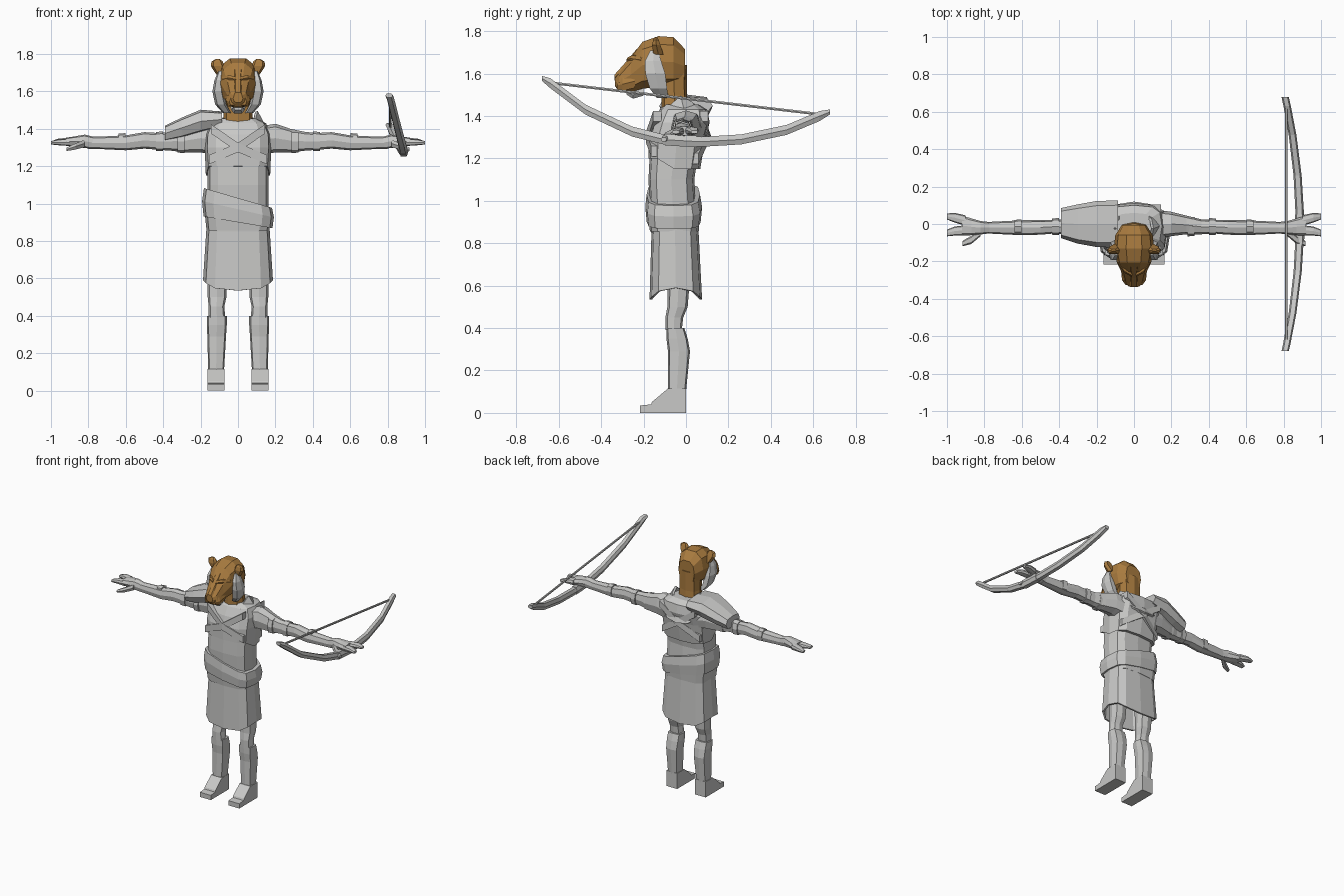
import bpy, bmesh, math


def material(name, rgb):
    m = bpy.data.materials.new(name)
    m.diffuse_color = (*rgb, 1)
    return m


GREY = material("pale grey", (0.58, 0.58, 0.57))
BROWN = material("tawny brown", (0.40, 0.20, 0.05))


def finish(name, bm, mat, shell=0):
    bmesh.ops.recalc_face_normals(bm, faces=bm.faces)
    mesh = bpy.data.meshes.new(name)
    bm.to_mesh(mesh)
    bm.free()
    mesh.materials.append(mat)
    ob = bpy.data.objects.new(name, mesh)
    bpy.context.collection.objects.link(ob)
    if shell:
        mod = ob.modifiers.new("thickness", "SOLIDIFY")
        mod.thickness = shell
    return ob


def loft(name, axis, rings, mat=GREY, n=8, p=0.7, sx=1, cap=True, bend=None, shell=0):
    """Skin rings (t, centre a, centre b, radius a, radius b) along an axis.
    bend(i, x, y, z) returns a new height for a vertex of ring i."""
    bm = bmesh.new()
    loops = []
    phase = math.pi / 4 if n == 4 else 0
    for i, (t, ca, cb, ra, rb) in enumerate(rings):
        loop = []
        for k in range(n):
            w = phase + 2 * math.pi * k / n
            c, s = round(math.cos(w), 6), round(math.sin(w), 6)
            a = ca + ra * math.copysign(abs(c) ** p, c)
            b = cb + rb * math.copysign(abs(s) ** p, s)
            x, y, z = {"x": (t, a, b), "y": (a, t, b), "z": (a, b, t)}[axis]
            if bend:
                z = bend(i, x, y, z)
            loop.append(bm.verts.new((x * sx, y, z)))
        loops.append(loop)
    for lo, hi in zip(loops, loops[1:]):
        for k in range(n):
            j = (k + 1) % n
            bm.faces.new((lo[k], lo[j], hi[j], hi[k]))
    if cap:
        bm.faces.new(loops[0])
        bm.faces.new(loops[-1])
    return finish(name, bm, mat, shell)


def prism(name, profile, x0, x1, mat=GREY, sx=1):
    """Extrude a (y, z) outline from x0 to x1."""
    bm = bmesh.new()
    a = [bm.verts.new((x0 * sx, y, z)) for y, z in profile]
    b = [bm.verts.new((x1 * sx, y, z)) for y, z in profile]
    bm.faces.new(a)
    bm.faces.new(b)
    for k in range(len(a)):
        j = (k + 1) % len(a)
        bm.faces.new((a[k], a[j], b[j], b[k]))
    return finish(name, bm, mat)


for side, s in (("left", 1), ("right", -1)):
    # Legs and feet
    prism(side + "_foot", [(0, 0), (-.216, 0), (-.216, .035), (-.165, .04), (-.16, .052),
                           (-.085, .115), (0, .115)], .073, .162, sx=s)
    loft(side + "_shin", "z", [(.1, .117, -.043, .042, .043), (.29, .114, -.033, .05, .052),
                               (.35, .113, -.042, .053, .05), (.4, .113, -.05, .053, .042)], sx=s, p=.5)
    loft(side + "_thigh", "z", [(.39, .113, -.058, .045, .038), (.45, .115, -.055, .042, .042),
                                (.5, .112, -.04, .05, .048), (.72, .11, -.03, .055, .055)], sx=s)
    # Arms with wrapped bands
    loft(side + "_arm", "x", [(.13, 0, 1.34, .075, .075), (.2, 0, 1.35, .065, .077),
                              (.28, -.005, 1.337, .05, .063), (.36, -.015, 1.333, .04, .05),
                              (.43, -.015, 1.333, .036, .045), (.5, -.018, 1.338, .039, .044),
                              (.6, -.02, 1.325, .04, .04), (.72, -.02, 1.325, .034, .034),
                              (.8, -.02, 1.325, .03, .032)], sx=s)
    for k, (x, r) in enumerate(((.305, .062), (.42, .053), (.62, .044))):
        loft(f"{side}_arm_band_{k}", "x", [(x - .018, -.013, 1.333, r * .85, r),
                                           (x + .018, -.014, 1.332, r * .82, r * .96)], sx=s)
    # Hands
    loft(side + "_palm", "x", [(.77, -.02, 1.325, .03, .032), (.82, -.02, 1.333, .036, .036),
                               (.87, -.015, 1.332, .045, .028), (.92, -.008, 1.33, .054, .022)], sx=s)
    loft(side + "_rear_fingers", "x", [(.9, .018, 1.33, .028, .022), (.96, .034, 1.332, .026, .016),
                                       (1, .04, 1.325, .016, .008)], sx=s)
    loft(side + "_front_fingers", "x", [(.9, -.033, 1.328, .027, .02), (.96, -.038, 1.328, .024, .016),
                                        (1, -.048, 1.325, .018, .009)], sx=s)
    loft(side + "_thumb", "x", [(.82, -.045, 1.322, .02, .022), (.87, -.085, 1.305, .022, .018),
                                (.918, -.105, 1.29, .014, .01)], n=6, sx=s)
    # Ears and cheek ruff
    loft(side + "_ear", "z", [(1.69, .088, -.13, .028, .026), (1.735, .108, -.14, .037, .022),
                              (1.76, .112, -.142, .03, .014), (1.772, .108, -.14, .012, .006)], BROWN, n=6, sx=s)
    loft(side + "_cheek_ruff", "z", [(1.485, .06, -.11, .022, .03), (1.53, .092, -.13, .03, .045),
                                     (1.6, .107, -.145, .03, .052), (1.66, .102, -.155, .024, .042),
                                     (1.71, .094, -.15, .01, .02)], n=6, sx=s)
    # Brow ridge and muzzle side
    loft(side + "_brow", "x", [(.012, -.262, 1.665, .02, .014), (.05, -.238, 1.672, .024, .017),
                               (.085, -.195, 1.665, .02, .012)], BROWN, n=6, sx=s)
    loft(side + "_muzzle_pad", "y", [(-.325, .028, 1.545, .018, .02), (-.3, .036, 1.55, .028, .034),
                                     (-.24, .045, 1.565, .025, .035)], BROWN, n=6, sx=s)

# Head, nose, chin tuft and neck
loft("head", "y", [(-.335, 0, 1.562, .026, .022), (-.315, 0, 1.56, .05, .045),
                   (-.26, 0, 1.595, .066, .085), (-.205, 0, 1.64, .092, .115),
                   (-.13, 0, 1.657, .108, .125), (-.06, 0, 1.655, .1, .122),
                   (-.005, 0, 1.635, .065, .085)], BROWN, n=10, p=.8)
loft("nose_bridge", "y", [(-.338, 0, 1.58, .022, .016), (-.29, 0, 1.63, .02, .02),
                          (-.23, 0, 1.7, .026, .022)], BROWN, n=6)
loft("chin_tuft", "y", [(-.28, 0, 1.515, .025, .015), (-.25, 0, 1.5, .035, .02),
                        (-.2, 0, 1.515, .04, .02)], n=6)
loft("neck", "z", [(1.4, 0, -.05, .085, .065), (1.5, 0, -.055, .075, .06),
                   (1.64, 0, -.06, .08, .064)], BROWN)

# Robe: waist, vest and open collar
loft("waist", "z", [(.85, 0, -.055, .165, .11), (1.1, 0, -.069, .163, .108),
                    (1.24, 0, -.055, .164, .115)], n=12, p=.6)
loft("vest", "z", [(1.2, 0, -.055, .172, .122), (1.3, 0, -.042, .178, .134),
                   (1.37, 0, -.022, .176, .134), (1.43, 0, -.012, .15, .112),
                   (1.455, 0, -.02, .1, .08)], n=12, p=.6,
     bend=lambda i, x, y, z: z - (.05 if i == 0 and y > -.1 else 0))
loft("collar", "z", [(1.42, 0, -.005, .15, .125), (1.505, 0, -.025, .105, .095)],
     n=12, p=.8, cap=False, shell=.015,
     bend=lambda i, x, y, z: z - .095 * abs(y + .015) / .11)

# Crossed chest and back straps
for k, s in enumerate((1, -1)):
    loft(f"front_strap_{k}", "x", [(-.155, -.145, 1.235, .02, .025), (0, -.175, 1.3, .014, .025),
                                   (.145, -.135, 1.4, .02, .025)], n=4, p=.01, sx=s)
    loft(f"back_strap_{k}", "x", [(-.155, .04, 1.2, .02, .025), (0, .092, 1.3, .014, .025),
                                  (.145, .085, 1.4, .02, .025)], n=4, p=.01, sx=s)

# Skirt with a pointed front hem
loft("skirt", "z", [(.59, 0, -.048, .187, .124), (.88, 0, -.052, .168, .11)], n=12, p=.6,
     cap=False, shell=.012,
     bend=lambda i, x, y, z: z - (.055 if i == 0 else 0) * min(1, abs(y + .048) / .124) ** 3)

# Sash: one level wrap and one slanted wrap
loft("lower_sash", "z", [(.855, 0, -.055, .168, .115), (.95, 0, -.057, .178, .124)], n=12, p=.55)
loft("slanted_sash", "z", [(.9, 0, -.058, .184, .127), (.97, 0, -.058, .192, .134),
                           (1.03, 0, -.06, .182, .126)], n=12, p=.55,
     bend=lambda i, x, y, z: z - (.17, .23, .29)[i] * x)

# Single shoulder guard on the right arm
loft("shoulder_guard", "x", [(-.39, .005, 1.375, .08, .042), (-.3, 0, 1.405, .105, .055),
                             (-.2, 0, 1.44, .123, .062), (-.085, 0, 1.45, .126, .042)], n=8, p=.65)

# Bow and string, held in the left hand
BOW = [(-.68, 1.578), (-.64, 1.555), (-.475, 1.431), (-.254, 1.327), (-.085, 1.285), (.075, 1.279),
       (.26, 1.29), (.475, 1.335), (.63, 1.4), (.68, 1.42)]
loft("bow", "y", [(y, .808 + .078 * (1 - (y / .68) ** 2), z,
                   .018 + .005 * (1 - abs(y)), .013 if abs(y) > .65 else .026)
                  for y, z in BOW], n=6)
loft("bow_string", "y", [(-.62, .815, 1.555, .007, .007), (.62, .815, 1.41, .007, .007)], n=6)
loft("bow_grip", "y", [(-.1, .884, 1.289, .026, .03), (.05, .886, 1.28, .026, .03)], n=6)
